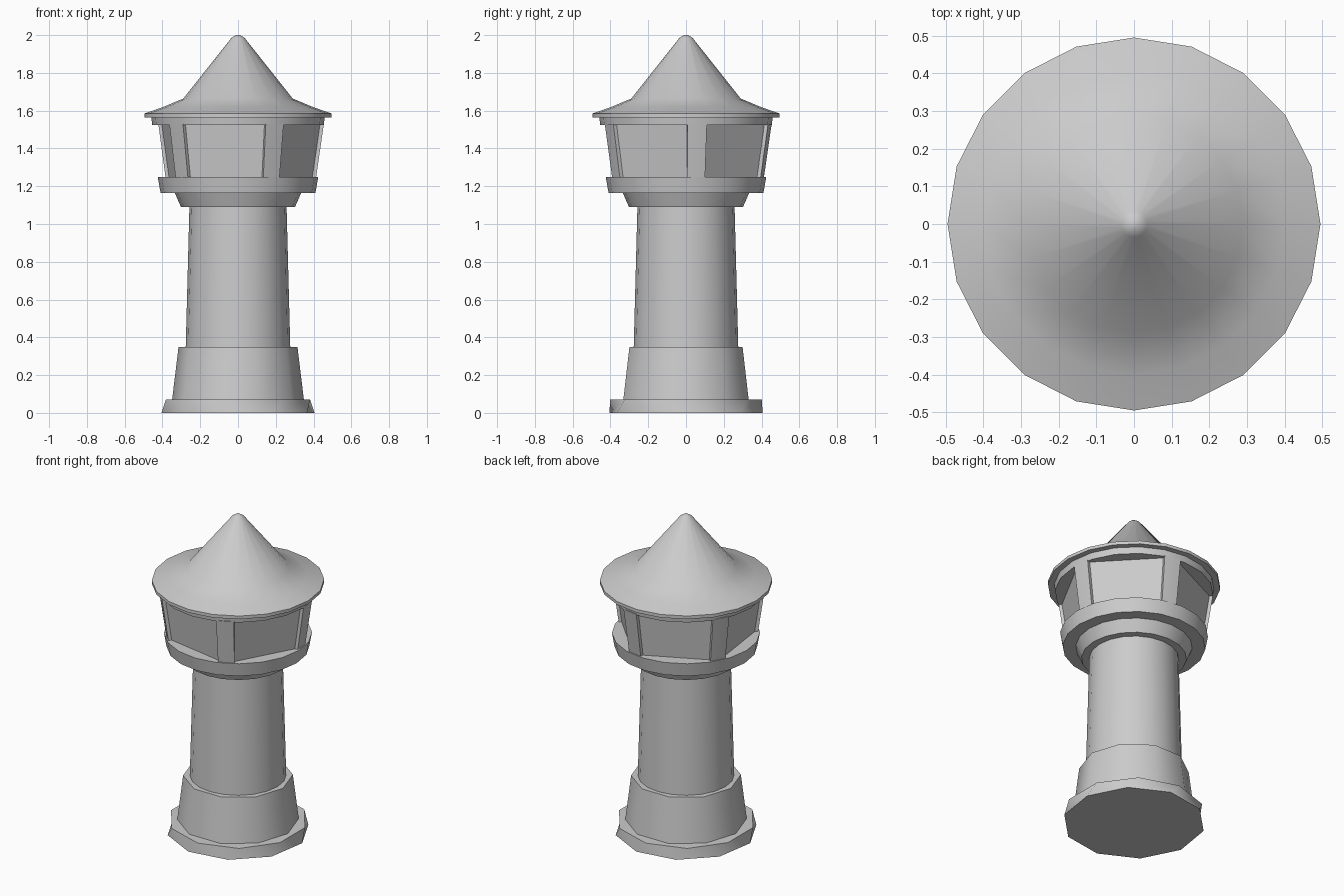
import bpy
import math

if "Cube" in bpy.data.objects:
    bpy.data.objects.remove(bpy.data.objects["Cube"])


def polar(r, deg, z):
    a = math.radians(deg)
    return (r * math.cos(a), r * math.sin(a), z)


def loft(name, loops):
    """Skin a stack of equal-length point loops and cap both ends."""
    n = len(loops[0])
    verts = [p for loop in loops for p in loop]
    faces = [list(reversed(range(n)))]
    for k in range(len(loops) - 1):
        for i in range(n):
            j = (i + 1) % n
            faces.append([k * n + i, k * n + j, (k + 1) * n + j, (k + 1) * n + i])
    top = (len(loops) - 1) * n
    faces.append([top + i for i in range(n)])
    mesh = bpy.data.meshes.new(name)
    mesh.from_pydata(verts, [], faces)
    mesh.update()
    obj = bpy.data.objects.new(name, mesh)
    bpy.context.collection.objects.link(obj)
    bpy.ops.object.select_all(action='DESELECT')
    obj.select_set(True)
    bpy.context.view_layer.objects.active = obj
    bpy.ops.object.shade_smooth_by_angle(angle=math.radians(40))
    return obj


def turned(name, profile, sides=20):
    """Round part from (radius, height[, rotation in degrees]) rings."""
    loops = []
    for r, z, *rot in profile:
        turn = rot[0] if rot else 0
        loops.append([polar(r, turn + 360 * i / sides, z) for i in range(sides)])
    return loft(name, loops)


# Stepped base
turned("plinth", [(0.41, 0, 9), (0.402, 0.07, 18)], 10)
turned("base_tier", [(0.35, 0.06), (0.315, 0.348)], 10)

# Shaft
turned("shaft", [(0.277, 0.34), (0.257, 1.10)])

# Collar and ledge under the lookout room
turned("collar", [(0.302, 1.09), (0.337, 1.17)])
turned("ledge", [(0.41, 1.165), (0.425, 1.25)])


# Lookout room wall: five flat recessed windows between curved pillars
def room_loop(z):
    r = 0.414 + (z - 1.25) * 0.145
    pts = []
    for k in range(5):
        mid = -100.5 + 72 * k
        pts += [polar(r - 0.02, mid - 29.3, z), polar(r - 0.02, mid + 29.3, z)]
        pts += [polar(r, mid + d, z) for d in (29.4, 36, 42.6)]
    return pts


loft("window_room", [room_loop(1.24), room_loop(1.53)])

# Lintel above the windows
turned("lintel", [(0.454, 1.525), (0.46, 1.57)])

# Flared roof
turned("roof", [(0.495, 1.565), (0.495, 1.585), (0.40, 1.618), (0.29, 1.664),
                (0.035, 1.985), (0.012, 2.0)])
